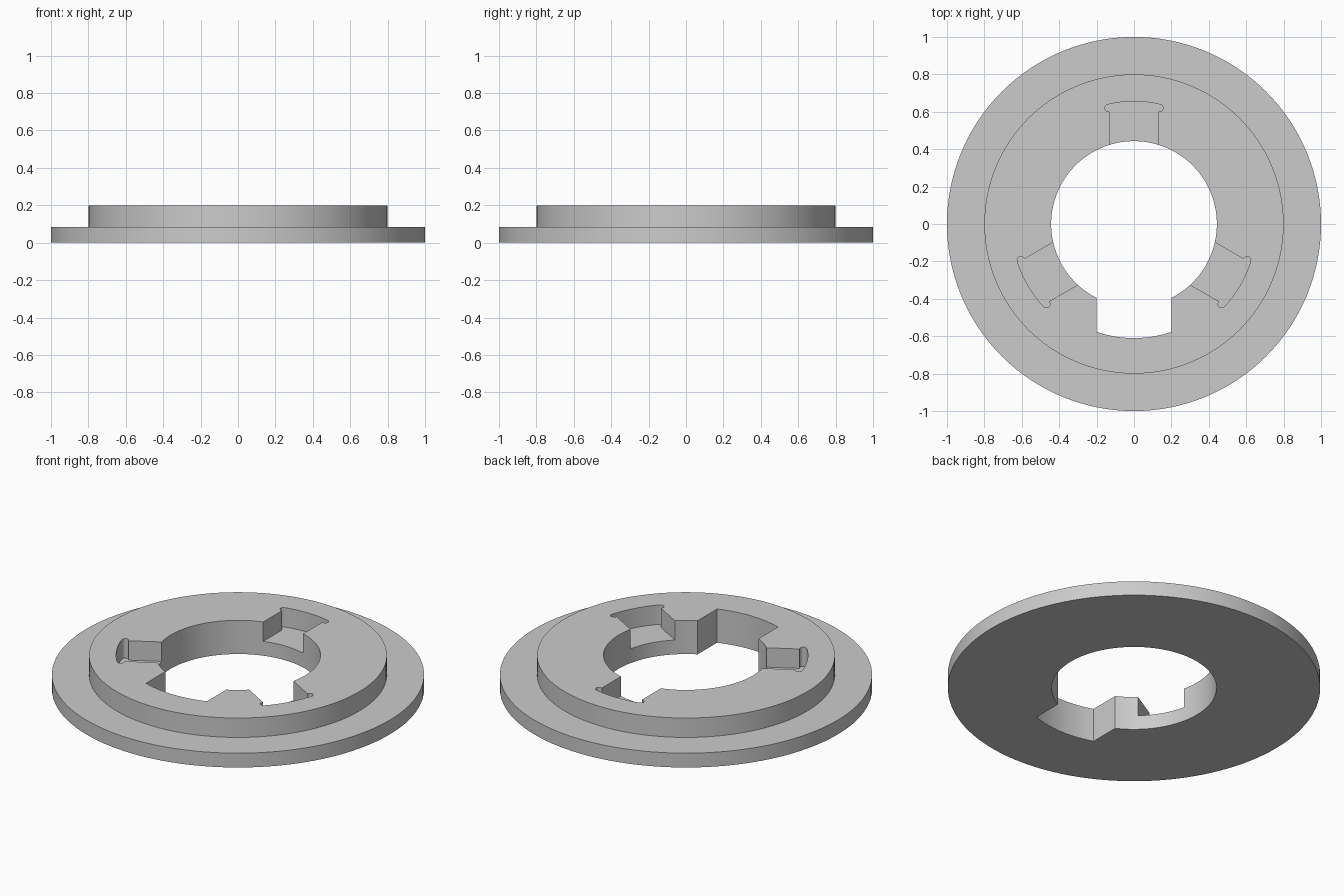
import bpy
import bmesh
from math import sin, cos, pi, radians, sqrt, atan2

cube = bpy.data.objects.get("Cube")
if cube:
    bpy.data.objects.remove(cube, do_unlink=True)

SEGMENTS = 128
OUTER_R, HUB_R, BORE_R = 1.0, 0.8, 0.443
FLANGE_Z, TOP_Z = 0.085, 0.2

grey = bpy.data.materials.new("plain grey")
grey.use_nodes = True
colour = (0.6, 0.6, 0.6, 1)
grey.diffuse_color = colour
grey.node_tree.nodes["Principled BSDF"].inputs["Base Color"].default_value = colour


def make_object(name, bm):
    bmesh.ops.recalc_face_normals(bm, faces=bm.faces)
    mesh = bpy.data.meshes.new(name)
    bm.to_mesh(mesh)
    bm.free()
    mesh.materials.append(grey)
    obj = bpy.data.objects.new(name, mesh)
    bpy.context.collection.objects.link(obj)
    return obj


def lathe(name, profile):
    """Revolve a closed (radius, height) profile about the z axis."""
    bm = bmesh.new()
    rings = [[bm.verts.new((r * cos(a), r * sin(a), z)) for r, z in profile]
             for a in (2 * pi * i / SEGMENTS for i in range(SEGMENTS))]
    n = len(profile)
    for i, ring in enumerate(rings):
        following = rings[(i + 1) % SEGMENTS]
        for j in range(n):
            k = (j + 1) % n
            bm.faces.new((ring[j], following[j], following[k], ring[k]))
    return make_object(name, bm)


def prism(name, outline, low, high, turn=0):
    """Extrude an outline upward, turned about the z axis."""
    c, s = cos(turn), sin(turn)
    bm = bmesh.new()
    base = bm.faces.new([bm.verts.new((x * c - y * s, x * s + y * c, low))
                         for x, y in outline])
    extruded = bmesh.ops.extrude_face_region(bm, geom=[base])["geom"]
    top = [v for v in extruded if isinstance(v, bmesh.types.BMVert)]
    bmesh.ops.translate(bm, verts=top, vec=(0, 0, high - low))
    return make_object(name, bm)


def arc(cx, cy, r, start, end, steps):
    return [(cx + r * cos(start + (end - start) * i / steps),
             cy + r * sin(start + (end - start) * i / steps))
            for i in range(steps + 1)]


def cut(body, cutter):
    cutter.hide_render = True
    mod = body.modifiers.new(cutter.name, 'BOOLEAN')
    mod.operation = 'DIFFERENCE'
    mod.solver = 'EXACT'
    mod.object = cutter
    bpy.ops.object.select_all(action='DESELECT')
    bpy.context.view_layer.objects.active = body
    body.select_set(True)
    bpy.ops.object.modifier_apply(modifier=mod.name)
    bpy.data.objects.remove(cutter, do_unlink=True)


# Stepped ring: wide flange with a raised hub
ring = lathe("flanged_ring", [(BORE_R, 0), (OUTER_R, 0), (OUTER_R, FLANGE_Z),
                              (HUB_R, FLANGE_Z), (HUB_R, TOP_Z), (BORE_R, TOP_Z)])

# Keyway through the full height at the front
key_half, key_r = 0.2, 0.61
spread = atan2(key_half, sqrt(key_r ** 2 - key_half ** 2))
keyway = ([(key_half, -0.3), (-key_half, -0.3)]
          + arc(0, 0, key_r, -pi / 2 - spread, -pi / 2 + spread, 16))
cut(ring, prism("keyway_cutter", keyway, -0.1, 0.3))

# Three blind pockets with rounded corner reliefs, floored at flange height
slot_half, pocket_r = 0.131, 0.655
ear_x, ear_y, ear_r = 0.137, 0.62, 0.019
tilt = atan2(ear_y, ear_x)
right_side = ([(slot_half, 0.3), (slot_half, ear_y - ear_r)]
              + arc(ear_x, ear_y, ear_r, -pi / 2, tilt, 10)
              + arc(0, 0, pocket_r, tilt, pi / 2, 8)[1:])
pocket = right_side + [(-x, y) for x, y in reversed(right_side[:-1])]
for i in range(3):
    cut(ring, prism("pocket_cutter", pocket, FLANGE_Z, 0.3, radians(120 * i)))

bpy.ops.object.shade_smooth_by_angle(angle=radians(30))
